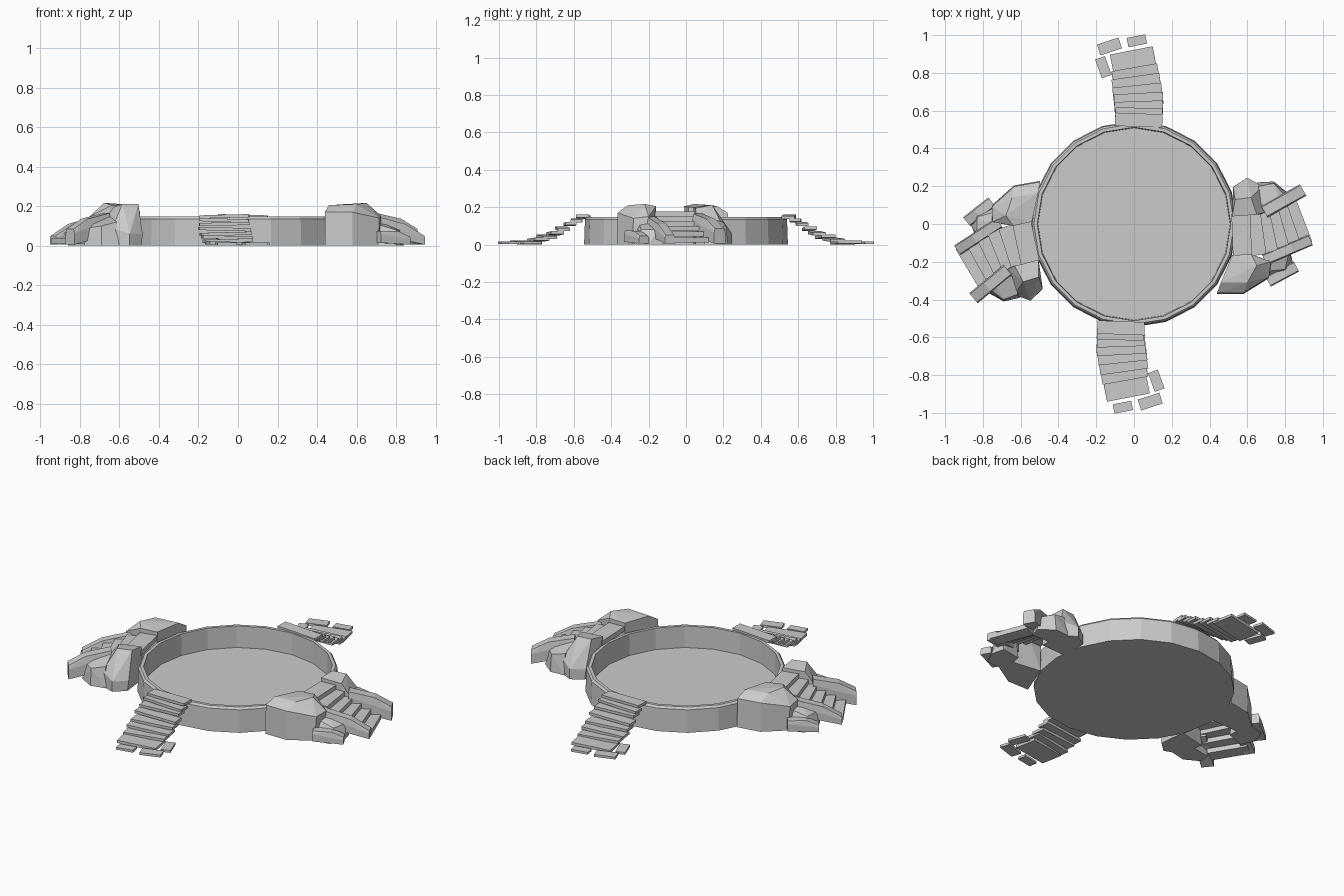
import bpy, bmesh
from math import radians, cos, sin, pi
from mathutils import Matrix, Vector

if "Cube" in bpy.data.objects:
    bpy.data.objects.remove(bpy.data.objects["Cube"])


def make(name, bm, mat=Matrix()):
    bm.transform(mat)
    bmesh.ops.recalc_face_normals(bm, faces=bm.faces)
    me = bpy.data.meshes.new(name)
    bm.to_mesh(me)
    bm.free()
    ob = bpy.data.objects.new(name, me)
    bpy.context.collection.objects.link(ob)
    return ob


def slab(name, cx, cy, top, w, d, ang, thick, mat, tilt=0):
    """Thin paving slab turned about z, slightly tilted."""
    bm = bmesh.new()
    bmesh.ops.create_cube(bm, size=1)
    m = (Matrix.Translation((cx, cy, top - thick / 2)) @ Matrix.Rotation(radians(ang), 4, 'Z')
         @ Matrix.Rotation(radians(tilt), 4, 'Y') @ Matrix.Diagonal((w, d, thick, 1)))
    make(name, bm, mat @ m)


def rock(name, pts, mat):
    """Faceted boulder: convex hull of a few points."""
    bm = bmesh.new()
    for p in pts:
        bm.verts.new(p)
    res = bmesh.ops.convex_hull(bm, input=bm.verts)
    junk = {g for g in res["geom_interior"] + res["geom_unused"] if isinstance(g, bmesh.types.BMVert)}
    bmesh.ops.delete(bm, geom=list(junk), context='VERTS')
    bmesh.ops.dissolve_limit(bm, angle_limit=radians(4), verts=bm.verts, edges=bm.edges)
    make(name, bm, mat)


def kerb(name, a, b, width, za, zb, mat):
    """Long stone from a to b with (bottom, top) heights at each end."""
    a, b = Vector(a), Vector(b)
    u = (b - a).normalized()
    n = Vector((-u.y, u.x)) * width / 2
    pts = []
    for p, (lo, hi) in ((a, za), (b, zb)):
        for s in (-1, 1):
            q = p + n * s
            t = p + n * s * 0.8
            pts += [(q.x, q.y, lo), (q.x, q.y, lo + (hi - lo) * 0.7), (t.x, t.y, hi)]
    m = a.lerp(b, 0.6)
    h = za[1] * 0.45 + zb[1] * 0.55 + 0.015
    pts += [(*(m + n * s * 0.8), h) for s in (-1, 1)]
    rock(name, pts, mat)


# Round basin: 20-sided shell with a floor
profile = [(0.545, 0.0), (0.54, 0.135), (0.53, 0.147), (0.512, 0.147), (0.508, 0.02)]
bm = bmesh.new()
N = 20
rings = [[bm.verts.new((r * cos(2 * pi * i / N), r * sin(2 * pi * i / N), z)) for i in range(N)]
         for r, z in profile]
for lo, hi in zip(rings, rings[1:]):
    for i in range(N):
        bm.faces.new((lo[i], lo[(i + 1) % N], hi[(i + 1) % N], hi[i]))
bm.faces.new(rings[0])
bm.faces.new(rings[-1])
make("basin", bm)

# Back and front stairs: cx, cy, top, width, depth, angle
steps = [(.025, .55, .157, .25, .07, -2), (.027, .585, .137, .25, .06, -1),
         (.025, .62, .118, .255, .06, 2), (.024, .66, .092, .26, .065, 3),
         (.018, .70, .068, .26, .07, 6), (.012, .745, .05, .255, .075, 8),
         (.008, .79, .034, .245, .08, 10), (-.002, .855, .02, .23, .13, 11)]
stones = [(-.13, .94, .016, .12, .06, 18), (.015, .97, .016, .1, .05, 11),
          (-.162, .83, .016, .055, .105, 20)]
for side, mat in (("back", Matrix()),
                  ("front", Matrix.Translation((-.044, 0, 0)) @ Matrix.Rotation(pi, 4, 'Z'))):
    for i, s in enumerate(steps):
        slab(f"{side}_step_{i + 1}", *s, .016, mat, tilt=1.5 * (-1) ** i)
    for i, s in enumerate(stones):
        slab(f"{side}_paving_stone_{i + 1}", *s, .014, mat)

# Side stairs between boulders; the left one is the right one turned around
side_steps = [(.57, -.06, .178, .10, .23, 2), (.645, -.05, .152, .08, .23, 8),
              (.70, -.04, .125, .08, .23, 12), (.755, -.03, .10, .08, .23, 16),
              (.81, -.015, .07, .08, .23, 19), (.865, 0, .038, .08, .23, 21)]
left = Matrix.Translation((0, -.06, 0)) @ Matrix.Rotation(radians(190), 4, 'Z')
for side, mat in (("right", Matrix()), ("left", left)):
    for i, s in enumerate(side_steps):
        slab(f"{side}_step_{i + 1}", *s, .028, mat)
    rock(f"{side}_large_boulder", [
        (.44, -.37, 0), (.58, -.37, 0), (.71, -.29, 0), (.73, -.2, 0), (.52, -.17, 0),
        (.44, -.365, .17), (.58, -.365, .17), (.46, -.31, .205), (.6, -.31, .21),
        (.65, -.22, .217), (.715, -.28, .14), (.725, -.2, .15), (.62, -.16, .205),
        (.52, -.165, .2)], mat)
    rock(f"{side}_tapered_boulder", [
        (.52, .04, 0), (.53, .2, 0), (.6, .245, 0), (.68, .2, 0), (.69, .05, 0),
        (.525, .195, .06), (.6, .245, .06), (.68, .2, .09), (.52, .04, .2),
        (.535, .13, .212), (.62, .14, .212), (.65, .05, .195), (.69, .06, .14)], mat)
    rock(f"{side}_small_boulder", [
        (.65, .1, 0), (.65, .22, 0), (.74, .225, 0), (.82, .16, 0), (.8, .1, 0),
        (.66, .2, .12), (.66, .1, .15), (.74, .215, .1), (.8, .15, .09), (.78, .1, .12)], mat)
    rock(f"{side}_low_boulder", [
        (.68, -.29, 0), (.8, -.28, 0), (.84, -.2, 0), (.82, -.12, 0), (.7, -.14, 0),
        (.7, -.25, .11), (.8, -.24, .08), (.82, -.15, .08), (.71, -.15, .13)], mat)
    kerb(f"{side}_kerb_north", (.69, .065), (.895, .18), .07, (.06, .165), (.005, .085), mat)
    kerb(f"{side}_kerb_south", (.69, -.19), (.935, -.085), .06, (.06, .15), (.005, .05), mat)
    kerb(f"{side}_kerb_low", (.71, -.305), (.86, -.225), .06, (.015, .075), (.005, .045), mat)
